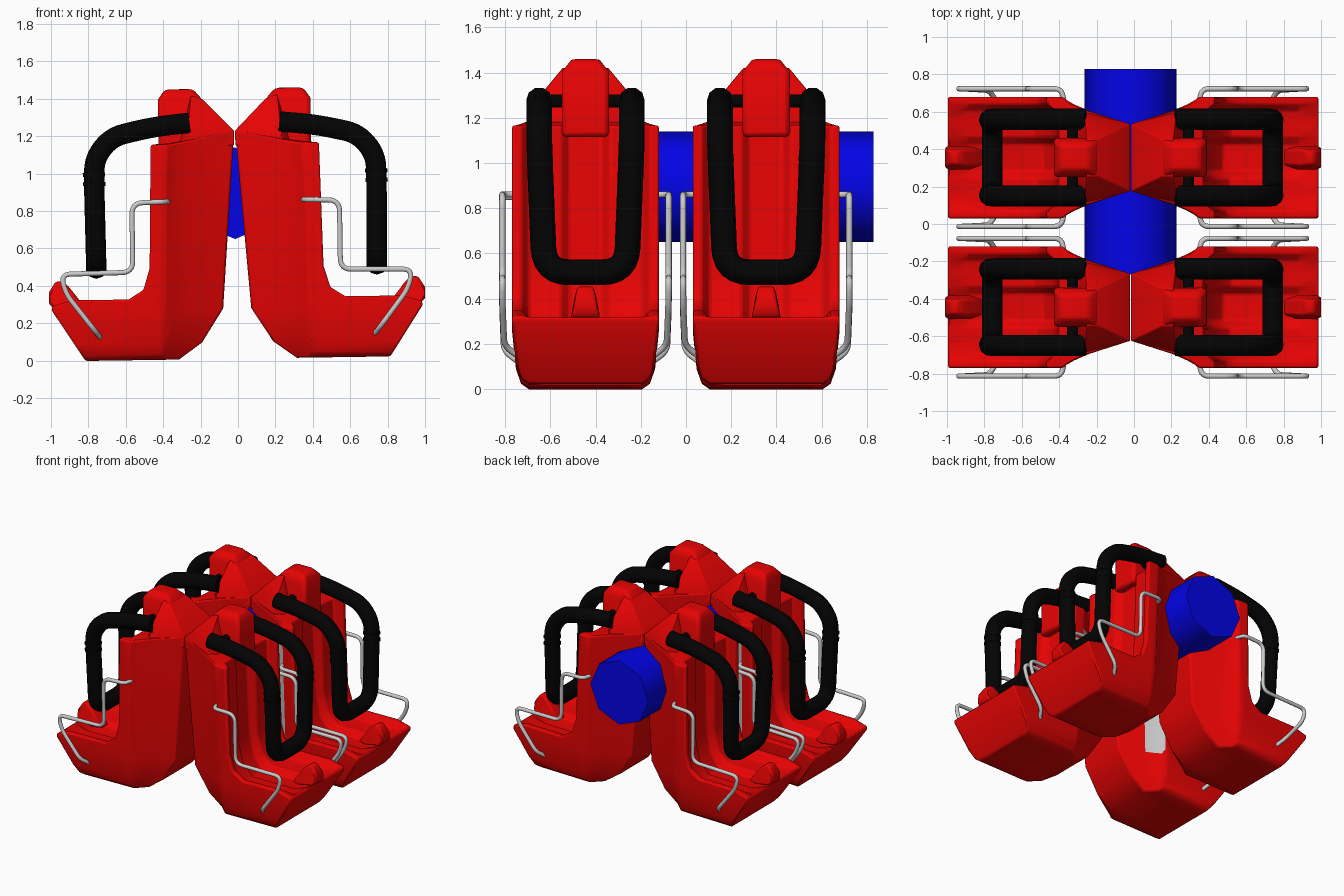
import bpy, bmesh
from math import pi
from mathutils import Matrix, Vector

old = bpy.data.objects.get("Cube")
if old:
    bpy.data.objects.remove(old, do_unlink=True)


def material(name, color):
    m = bpy.data.materials.new(name)
    m.use_nodes = True
    m.diffuse_color = (*color, 1)
    m.node_tree.nodes["Principled BSDF"].inputs["Base Color"].default_value = (*color, 1)
    return m


RED = material("red shell", (0.8, 0.001, 0.001))
BLACK = material("black padding", (0.001, 0.001, 0.001))
BLUE = material("blue beam", (0.001, 0.001, 0.8))
GREY = material("light grey metal", (0.6, 0.6, 0.6))
TILT = Matrix.Rotation(-0.015, 4, 'Y')


def finish(bm, name, *mats):
    bmesh.ops.recalc_face_normals(bm, faces=bm.faces)
    me = bpy.data.meshes.new(name)
    bm.to_mesh(me)
    bm.free()
    for m in mats:
        me.materials.append(m)
    return me


def place(me, name, matrix, bevel=0, angle=0.9):
    ob = bpy.data.objects.new(name, me)
    bpy.context.collection.objects.link(ob)
    ob.matrix_world = TILT @ matrix
    if bevel:
        mod = ob.modifiers.new("Bevel", 'BEVEL')
        mod.width, mod.segments, mod.limit_method = bevel, 2, 'ANGLE'
        mod.angle_limit = 0.7
    bpy.ops.object.select_all(action='DESELECT')
    bpy.context.view_layer.objects.active = ob
    ob.select_set(True)
    bpy.ops.object.shade_smooth_by_angle(angle=angle)


# Side profile of the seat: s pulls the back in, zb lifts the base, d hollows the seat
def profile(s, zb, d):
    return [(0.003 + s, 1.23 - s * 0.2), (0.02 + s * 0.97, 1.0),
            (0.075 + s * 0.85, max(0.28, zb + 0.05)),
            (0.19 + s * 0.6, max(0.1, zb)), (0.315 + s * 0.3, zb),
            (0.815 + (zb - 0.01) * 0.65, zb), (0.99, 0.28), (0.99, 0.305),
            (0.88, 0.335 - d), (0.58 - d, 0.335 - d), (0.5 - d, 0.385 - d / 2),
            (0.465 - d, 0.5), (0.45 - d, 1.16)]


STATIONS = [(0.325, 0.36, 0.27, 0), (0.308, 0.34, 0.1, 0), (0.285, 0.3, 0.035, 0),
            (0.25, 0.22, 0.01, 0.05), (0.18, 0, 0.01, 0.06), (0.11, 0, 0.01, 0.06),
            (0.07, 0, 0.01, 0.1)]


# Shell lofted across its width; the panel behind the inner edge is grey
def make_shell(inner):
    bm = bmesh.new()
    rows = [(-w, *r) for w, *r in STATIONS] + [(w, *r) for w, *r in reversed(STATIONS)]
    rings = [[bm.verts.new((x, y, z)) for x, z in profile(*r)] for y, *r in rows]
    n = len(rings[0])
    for j in range(len(rings) - 1):
        mid = (rows[j][0] + rows[j + 1][0]) / 2 * inner
        for i in range(n):
            k = (i + 1) % n
            f = bm.faces.new((rings[j][i], rings[j][k], rings[j + 1][k], rings[j + 1][i]))
            if i == 1 and mid > 0.25:
                f.material_index = 1
    bm.faces.new(rings[0])
    bm.faces.new(rings[-1])
    return finish(bm, "seat_shell", RED, GREY)


# Convex part from half of its points, mirrored across the width
def hull(name, pts):
    bm = bmesh.new()
    for x, y, z in pts:
        for sgn in (1, -1):
            bm.verts.new((x, sgn * y, z))
    bmesh.ops.convex_hull(bm, input=bm.verts)
    loose = [v for v in bm.verts if not v.link_faces]
    bmesh.ops.delete(bm, geom=loose, context='VERTS')
    bmesh.ops.dissolve_limit(bm, angle_limit=0.02, verts=bm.verts, edges=bm.edges)
    return finish(bm, name, RED)


# Tube along a path with rounded corners
def tube(name, paths, radius, fillet, mat):
    cu = bpy.data.curves.new(name, 'CURVE')
    cu.dimensions = '3D'
    cu.bevel_depth, cu.bevel_resolution, cu.use_fill_caps = radius, 3, True
    for path in paths:
        p = [Vector(q) for q in path]
        out = [p[0]]
        for a, b, c in zip(p, p[1:], p[2:]):
            r = min(fillet, (a - b).length * 0.48, (c - b).length * 0.48)
            e, f = b + (a - b).normalized() * r, b + (c - b).normalized() * r
            for i in range(7):
                t = i / 6
                out.append(e * (1 - t) ** 2 + b * 2 * t * (1 - t) + f * t * t)
        out.append(p[-1])
        sp = cu.splines.new('POLY')
        sp.points.add(len(out) - 1)
        for pt, q in zip(sp.points, out):
            pt.co = (*q, 1)
    ob = bpy.data.objects.new(name, cu)
    bpy.context.collection.objects.link(ob)
    bpy.context.view_layer.update()
    me = bpy.data.meshes.new_from_object(ob.evaluated_get(bpy.context.evaluated_depsgraph_get()))
    bpy.data.objects.remove(ob, do_unlink=True)
    me.materials.clear()
    me.materials.append(mat)
    return me


shells = {1: make_shell(1), -1: make_shell(-1)}
headrest = hull("headrest", [(0.17, 0.1, 1.4), (0.22, 0.06, 1.455), (0.37, 0.06, 1.455),
                             (0.408, 0.105, 1.4), (0.408, 0.105, 1.11), (0.17, 0.105, 1.11)])
shoulder = hull("shoulder", [(0.003, 0.18, 1.23), (0.003, 0.18, 1.15), (0.17, 0.1, 1.4),
                             (0.23, 0.1, 1.42), (0.24, 0.2, 1.3), (0.25, 0.25, 1.16),
                             (0.3, 0.2, 1.15)])
pommel = hull("pommel", [(0.8, 0.04, 0.28), (0.87, 0.065, 0.28), (0.99, 0.065, 0.3),
                         (0.9, 0.045, 0.41), (0.94, 0.035, 0.44), (0.97, 0.035, 0.435),
                         (1.005, 0.045, 0.38), (1.005, 0.055, 0.32)])

# Padded restraint loop, its thin cross bar and its joint cuffs
arm = [(0.24, 0.205, 1.275), (0.44, 0.205, 1.255), (0.66, 0.205, 1.205),
       (0.752, 0.205, 1.09), (0.755, 0.2, 0.95), (0.75, 0.182, 0.505)]
loop = arm + [(x, -y, z) for x, y, z in reversed(arm)]
restraint = tube("restraint", [loop], 0.057, 0.11, BLACK)
crossbar = tube("restraint_bar", [[(0.31, -0.2, 1.27), (0.31, 0.2, 1.27)]], 0.03, 0, BLACK)
cuffs = tube("restraint_cuffs", [[(0.755, s * 0.201, 0.99 + h), (0.755, s * 0.2, 0.97 + h)]
                                 for s in (1, -1) for h in (-0.025, 0.025)], 0.06, 0, BLACK)

# Bent side rails
rail = [(0.36, 0.29, 0.855), (0.375, 0.368, 0.855), (0.555, 0.368, 0.85),
        (0.555, 0.368, 0.48), (0.94, 0.368, 0.475), (0.915, 0.368, 0.37),
        (0.77, 0.36, 0.18), (0.735, 0.3, 0.135)]
rails = tube("side_rails", [[(x, s * y, z) for x, y, z in rail] for s in (1, -1)],
             0.014, 0.06, GREY)

# Two rows of seats, back to back
for row, cy in (("front", -0.445), ("rear", 0.355)):
    for side, turn in (("left", 0), ("right", pi)):
        m = Matrix.Translation((0, cy, 0)) @ Matrix.Rotation(turn, 4, 'Z')
        inner = (1 if row == "front" else -1) * (1 if side == "left" else -1)
        tag = f"{row}_{side}_"
        place(shells[inner], tag + "seat_shell", m, 0.01, 0.75)
        place(headrest, tag + "headrest", m, 0.02)
        place(shoulder, tag + "shoulder", m, 0.005, 0.6)
        place(pommel, tag + "pommel", m, 0.015)
        place(restraint, tag + "restraint", m)
        place(crossbar, tag + "restraint_bar", m)
        place(cuffs, tag + "restraint_cuffs", m)
        place(rails, tag + "side_rails", m)

# Beam running between the seat backs
bm = bmesh.new()
bmesh.ops.create_cone(bm, cap_ends=True, segments=8, radius1=0.245, radius2=0.245, depth=1.1)
beam = finish(bm, "beam", BLUE)
place(beam, "beam", Matrix.Translation((-0.005, 0.28, 0.895)) @ Matrix.Rotation(pi / 2, 4, 'X'))
